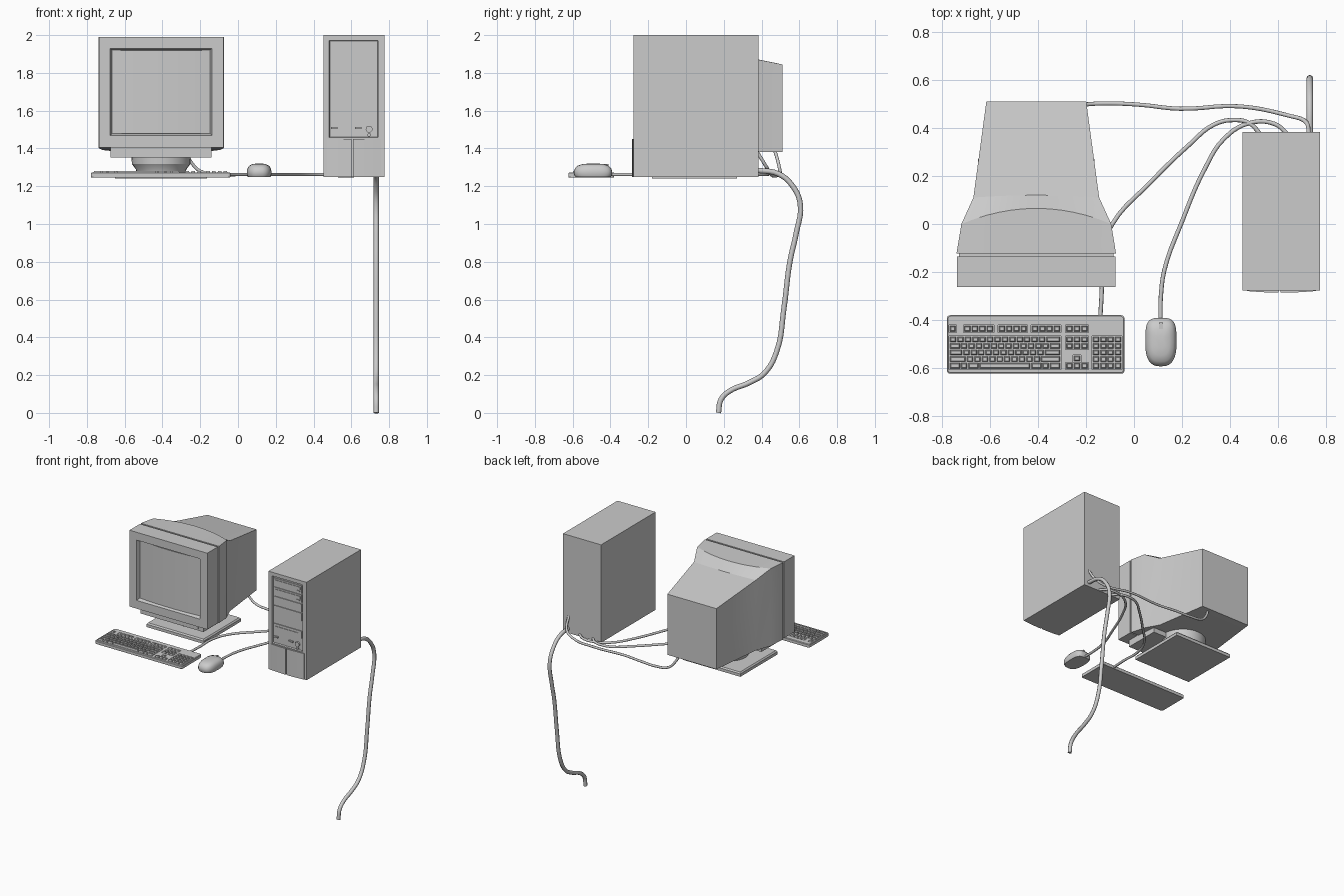
import bpy, bmesh, math
from math import cos, sin, pi

if "Cube" in bpy.data.objects:
    bpy.data.objects.remove(bpy.data.objects["Cube"])


def finish(name, bm, smooth=None):
    bmesh.ops.recalc_face_normals(bm, faces=bm.faces)
    me = bpy.data.meshes.new(name)
    bm.to_mesh(me)
    bm.free()
    ob = bpy.data.objects.new(name, me)
    bpy.context.collection.objects.link(ob)
    if smooth:
        smooth_by_angle(ob, smooth)
    return ob


def smooth_by_angle(ob, deg):
    bpy.ops.object.select_all(action='DESELECT')
    ob.select_set(True)
    bpy.context.view_layer.objects.active = ob
    bpy.ops.object.shade_smooth_by_angle(angle=math.radians(deg))


def add_loft(bm, rings):
    """Skin a list of equal-length rings and cap both ends."""
    vs = [[bm.verts.new(p) for p in r] for r in rings]
    n = len(vs[0])
    for a, b in zip(vs, vs[1:]):
        for i in range(n):
            j = (i + 1) % n
            bm.faces.new((a[i], a[j], b[j], b[i]))
    bm.faces.new(vs[0])
    bm.faces.new(vs[-1])


def loft(name, rings, smooth=None):
    bm = bmesh.new()
    add_loft(bm, rings)
    return finish(name, bm, smooth)


def rect_y(x0, x1, z0, z1, y):
    return [(x0, y, z0), (x1, y, z0), (x1, y, z1), (x0, y, z1)]


def rect_z(x0, x1, y0, y1, z):
    return [(x0, y0, z), (x1, y0, z), (x1, y1, z), (x0, y1, z)]


def box(name, x0, x1, y0, y1, z0, z1):
    return loft(name, [rect_z(x0, x1, y0, y1, z0), rect_z(x0, x1, y0, y1, z1)])


def recessed(name, outer, inner, yb, yf, depth, taper):
    """Box from yb to front yf with a tapered recess in its front face."""
    x0, x1, z0, z1 = inner
    return loft(name, [rect_y(*outer, yb), rect_y(*outer, yf), rect_y(*inner, yf),
                       rect_y(x0 + taper, x1 - taper, z0 + taper, z1 - taper, yf + depth)])


def bowed(name, x0, x1, z0, z1, yb, yf, bow, xa, xb, n=10):
    """Slab whose front is an arc spanning xa..xb."""
    pts = [(x1, yb), (x0, yb)]
    for i in range(n + 1):
        x = x0 + (x1 - x0) * i / n
        u = (2 * x - xa - xb) / (xb - xa)
        pts.append((x, yf - bow * (1 - u * u)))
    return loft(name, [[(x, y, z) for x, y in pts] for z in (z0, z1)], 30)


def knob(name, x, z, r, y0, y1):
    return loft(name, [[(x + r * cos(t * pi / 8), y, z + r * sin(t * pi / 8)) for t in range(16)]
                       for y in (y0, y1)], 40)


def cable(name, pts, r):
    cu = bpy.data.curves.new(name, 'CURVE')
    cu.dimensions = '3D'
    cu.bevel_depth, cu.bevel_resolution, cu.resolution_u = r, 2, 5
    cu.use_fill_caps = True
    sp = cu.splines.new('BEZIER')
    sp.bezier_points.add(len(pts) - 1)
    for bp, p in zip(sp.bezier_points, pts):
        bp.co = p
        bp.handle_left_type = bp.handle_right_type = 'AUTO'
    ob = bpy.data.objects.new(name, cu)
    bpy.context.collection.objects.link(ob)
    bpy.ops.object.select_all(action='DESELECT')
    ob.select_set(True)
    bpy.context.view_layer.objects.active = ob
    bpy.ops.object.convert(target='MESH')
    smooth_by_angle(bpy.context.view_layer.objects.active, 50)


# Monitor: bezel, curved screen, groove, rear housing
MX = -0.407
recessed("monitor_bezel", (MX - .33, MX + .33, 1.405, 1.99),
         (MX - .27, MX + .27, 1.468, 1.93), -.135, -.262, .03, .01)
bowed("monitor_screen", MX - .259, MX + .259, 1.479, 1.919, -.225, -.236, .013, MX - .259, MX + .259)
box("monitor_seam", MX - .322, MX + .322, -.14, -.115, 1.413, 1.982)


def housing_ring(y, hw, zt, zb, bulge, n=12):
    ring = [(MX - hw, y, zb), (MX + hw, y, zb)]
    for i in range(n + 1):
        u = 1 - 2 * i / n
        ring.append((MX + hw * u, y + bulge * (1 - u * u), zt))
    return ring


loft("monitor_housing", [housing_ring(*s) for s in (
    (-.122, .332, 1.99, 1.402, 0), (0, .312, 1.985, 1.392, .065),
    (.11, .262, 1.925, 1.386, .01), (.51, .208, 1.845, 1.38, 0))], 20)

# Monitor chin and swivel foot
box("monitor_chin", MX - .267, MX + .267, -.22, .05, 1.353, 1.41)
box("chin_panel", MX - .225, MX + .225, -.226, -.215, 1.367, 1.4)
loft("monitor_swivel", [[(MX + r * cos(t * pi / 16), .05 + r * sin(t * pi / 16), z) for t in range(32)]
                        for r, z in ((.128, 1.265), (.134, 1.29), (.155, 1.318), (.158, 1.39))], 30)
loft("monitor_base", [rect_z(MX - .243, MX + .243, -.18, .27, 1.24),
                      rect_z(MX - .243, MX + .243, -.18, .27, 1.262),
                      rect_z(MX - .235, MX + .235, -.172, .262, 1.272)])

# Computer tower with recessed drive panel
recessed("tower_case", (.452, .775, 1.25, 2.0), (.483, .742, 1.458, 1.972), .383, -.277, .012, .003)
for i in range(4):
    z = 1.9 - i * .07
    box(f"drive_bay_{i}", .495, .73, -.271, -.26, z, z + .058)
    if i < 2:
        box(f"drive_tray_{i}", .505, .72, -.275, -.265, z + .024, z + .046)
        box(f"drive_button_{i}", .69, .715, -.276, -.265, z + .008, z + .017)
box("floppy_drive", .495, .73, -.271, -.26, 1.555, 1.61)
box("floppy_slot", .51, .7, -.275, -.265, 1.58, 1.592)
knob("power_button", .694, 1.502, .018, -.262, -.277)
knob("reset_button", .694, 1.472, .009, -.262, -.275)
for i, x in enumerate((.51, .637)):
    box(f"indicator_{i}", x - .018, x + .018, -.274, -.26, 1.503, 1.514)
for name, x0, x1 in (("left", .47, .602), ("right", .61, .757)):
    bowed(f"tower_door_{name}", x0, x1, 1.25, 1.45, -.27, -.279, .007, .47, .757)

# Keyboard: blocks are x0, x1, y0, y1 and rows of key widths
F, T = (-.45, -.421), (-.604, -.467)
blocks = [(-.769, -.74, *F, [[1]]), (-.71, -.585, *F, [[1] * 4]), (-.565, -.444, *F, [[1] * 4]),
          (-.427, -.306, *F, [[1] * 4]), (-.285, -.19, *F, [[1] * 3]),
          (-.285, -.19, -.521, -.467, [[1] * 3] * 2), (-.285, -.19, -.604, -.577, [[1] * 3]),
          (-.253, -.222, -.574, -.547, [[1]]), (-.173, -.052, *T, [[1] * 4] * 5),
          (-.769, -.306, *T, [[1] * 13 + [2], [1.5] + [1] * 12 + [1.5], [1.8] + [1] * 11 + [2.2],
                              [2.3] + [1] * 10 + [2.7], [1.5, 1, 1.5, 7, 1.5, 1, 1.5]])]
keys, wells = bmesh.new(), bmesh.new()
for x0, x1, y0, y1, rows in blocks:
    e = .001
    add_loft(wells, [rect_z(x0 - e, x1 + e, y0 - e, y1 + e, z) for z in (1.262, 1.3)])
    h = (y1 - y0) / len(rows)
    for r, row in enumerate(rows):
        x, yt, s = x0, y1 - r * h, (x1 - x0) / sum(row)
        for w in row:
            a, b = .003, .007
            add_loft(keys, [rect_z(x + g, x + w * s - g, yt - h + g, yt - g, z)
                            for g, z in ((a, 1.26), (a, 1.269), (b, 1.281))])
            x += w * s
finish("keyboard_keys", keys)
cutter = finish("key_well_cutter", wells)
cutter.hide_render = True
cutter.display_type = 'WIRE'


def rounded(x0, x1, y0, y1, z, r, n=4):
    pts = []
    for k, (cx, cy) in enumerate(((x1 - r, y1 - r), (x0 + r, y1 - r), (x0 + r, y0 + r), (x1 - r, y0 + r))):
        for i in range(n + 1):
            a = (k + i / n) * pi / 2
            pts.append((cx + r * cos(a), cy + r * sin(a), z))
    return pts


board = loft("keyboard_body", [rounded(-.779 + g, -.04 - g, -.623 + g, -.38 - g, z, .012)
                               for g, z in ((.002, 1.247), (0, 1.25), (0, 1.269), (.004, 1.273))])
mod = board.modifiers.new("wells", 'BOOLEAN')
mod.operation, mod.object, mod.solver = 'DIFFERENCE', cutter, 'EXACT'


# Mouse
def mouse_ring(s, z, shift, n=32):
    ring = []
    for i in range(n):
        c, d = cos(2 * pi * i / n), sin(2 * pi * i / n)
        p = .75 if d < 0 else .55          # squarer at the button end
        ring.append((.112 + s * .065 * math.copysign(abs(c) ** p, c),
                     -.492 + shift + s * .101 * math.copysign(abs(d) ** p, d), z))
    return ring


loft("mouse_body", [mouse_ring(*v) for v in (
    (.93, 1.25, 0), (1, 1.262, 0), (1, 1.28, 0), (.94, 1.296, 0), (.8, 1.309, 0),
    (.55, 1.317, 0), (.25, 1.32, 0))], 50)
box("mouse_wheel", .104, .12, -.437, -.41, 1.29, 1.317)

# Cables
Z = 1.262
cable("mouse_cable", [(x, y, Z) for x, y in (
    (.11, -.4), (.112, -.3), (.127, -.19), (.2, .01), (.295, .23), (.375, .355),
    (.48, .42), (.585, .417), (.645, .37))], .009)
cable("keyboard_cable", [(x, y, Z) for x, y in (
    (-.14, -.385), (-.134, -.26), (-.135, -.13), (-.09, 0), (.065, .17), (.23, .33),
    (.335, .415), (.42, .433), (.48, .42), (.53, .37))], .009)
cable("video_cable", [(-.28, .47, 1.39), (-.25, .487, 1.33), (-.2, .498, 1.28), (-.1, .502, Z),
                      (.02, .497, Z), (.19, .48, Z), (.44, .49, Z), (.65, .45, Z),
                      (.71, .43, 1.295), (.73, .375, 1.385)], .009)
cable("power_cable", [(.732, y, z) for y, z in (
    (.37, 1.285), (.49, 1.265), (.565, 1.2), (.605, 1.105), (.582, .945), (.55, .8), (.518, .55),
    (.48, .325), (.415, .21), (.335, .16), (.23, .115), (.185, .07), (.172, 0))], .014)
